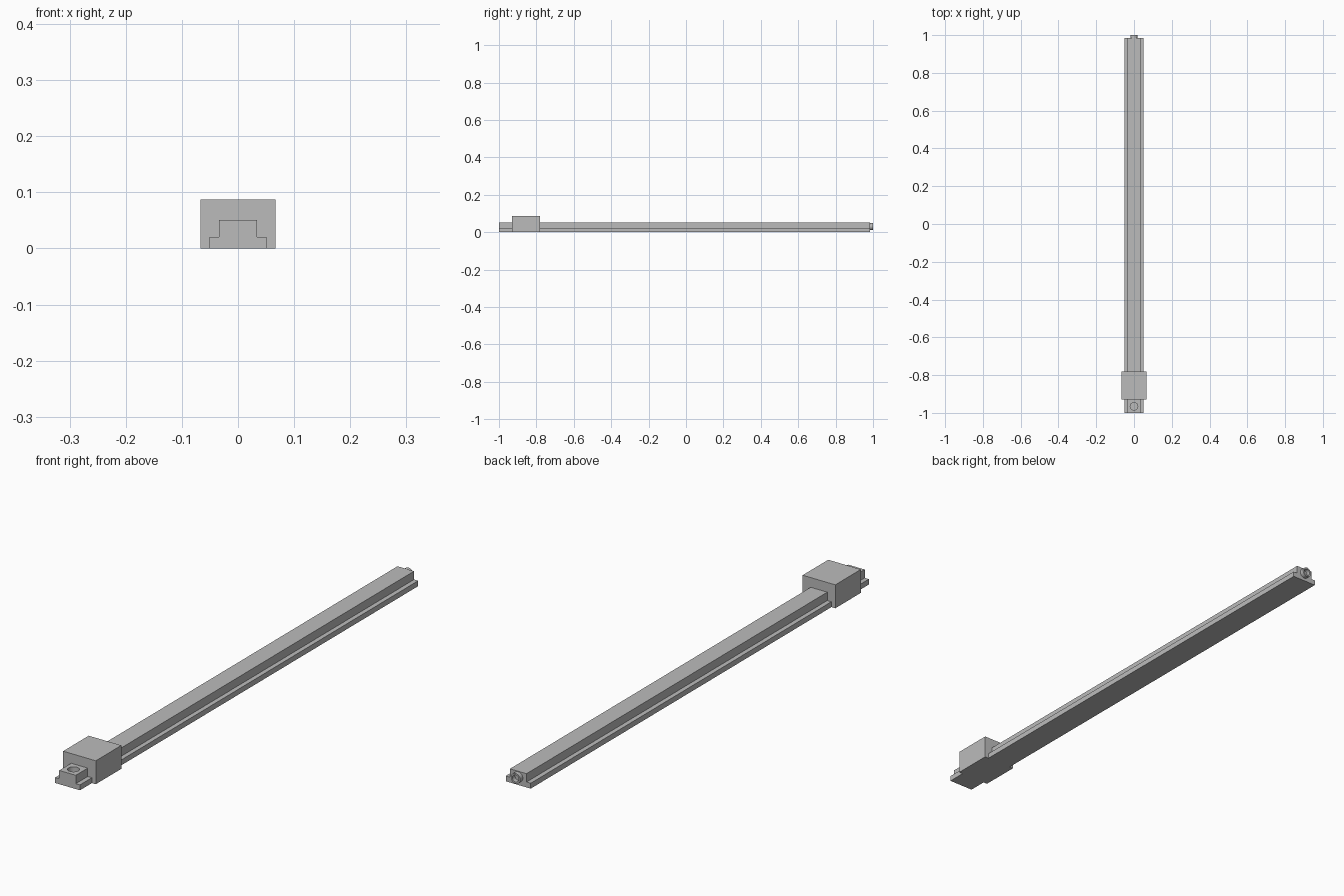
import bpy, bmesh, math
from mathutils import Matrix

cube = bpy.data.objects.get("Cube")
if cube:
    bpy.data.objects.remove(cube, do_unlink=True)

# One plain grey for every part
grey = bpy.data.materials.new("plain_grey")
grey.use_nodes = True
colour = (0.5, 0.5, 0.5, 1)
grey.diffuse_color = colour
grey.node_tree.nodes["Principled BSDF"].inputs["Base Color"].default_value = colour

BASE_W, BASE_Z = 0.051, 0.02
TOP_W, TOP_Z = 0.034, 0.051
BLOCK_W, BLOCK_Z = 0.067, 0.087
RAIL_END = 0.984


def finish(name, bm):
    bmesh.ops.recalc_face_normals(bm, faces=bm.faces)
    mesh = bpy.data.meshes.new(name)
    bm.to_mesh(mesh)
    bm.free()
    mesh.materials.append(grey)
    obj = bpy.data.objects.new(name, mesh)
    bpy.context.collection.objects.link(obj)
    return obj


def extrude_profile(name, half, y0, y1):
    """Mirror a right-hand xz outline and extrude it along y."""
    outline = half + [(-x, z) for x, z in reversed(half)]
    bm = bmesh.new()
    face = bm.faces.new([bm.verts.new((x, y0, z)) for x, z in outline])
    out = bmesh.ops.extrude_face_region(bm, geom=[face])
    moved = [v for v in out["geom"] if isinstance(v, bmesh.types.BMVert)]
    bmesh.ops.translate(bm, verts=moved, vec=(0, y1 - y0, 0))
    return finish(name, bm)


def cylinder(name, radius, depth, matrix):
    bm = bmesh.new()
    bmesh.ops.create_cone(bm, cap_ends=True, segments=32, radius1=radius,
                          radius2=radius, depth=depth, matrix=matrix)
    return finish(name, bm)


def cut(target, cutter):
    """Bore a hole and discard the cutter."""
    cutter.hide_render = True
    mod = target.modifiers.new("bore", "BOOLEAN")
    mod.operation = "DIFFERENCE"
    mod.solver = "EXACT"
    mod.object = cutter
    bpy.ops.object.select_all(action="DESELECT")
    bpy.context.view_layer.objects.active = target
    target.select_set(True)
    bpy.ops.object.modifier_apply(modifier=mod.name)
    bpy.ops.object.shade_smooth_by_angle(angle=math.radians(30))
    bpy.data.objects.remove(cutter, do_unlink=True)


# Long stepped rail with a blind hole near the front
step = [(BASE_W, 0), (BASE_W, BASE_Z), (TOP_W, BASE_Z), (TOP_W, TOP_Z)]
rail = extrude_profile("rail", step, -1, RAIL_END)
cut(rail, cylinder("rail_hole_cutter", 0.02, 0.06,
                   Matrix.Translation((0, -0.965, TOP_Z))))

# Carriage block straddling the rail
saddle = list(reversed(step)) + [(BLOCK_W, 0), (BLOCK_W, BLOCK_Z)]
extrude_profile("carriage_block", saddle, -0.93, -0.78)

# Short hollow spigot on the back end
turn = Matrix.Rotation(math.pi / 2, 4, "X")
spigot = cylinder("end_spigot", 0.019, 0.026,
                  Matrix.Translation((0, 0.987, 0.03)) @ turn)
cut(spigot, cylinder("spigot_cutter", 0.013, 0.032,
                     Matrix.Translation((0, 1, 0.03)) @ turn))
